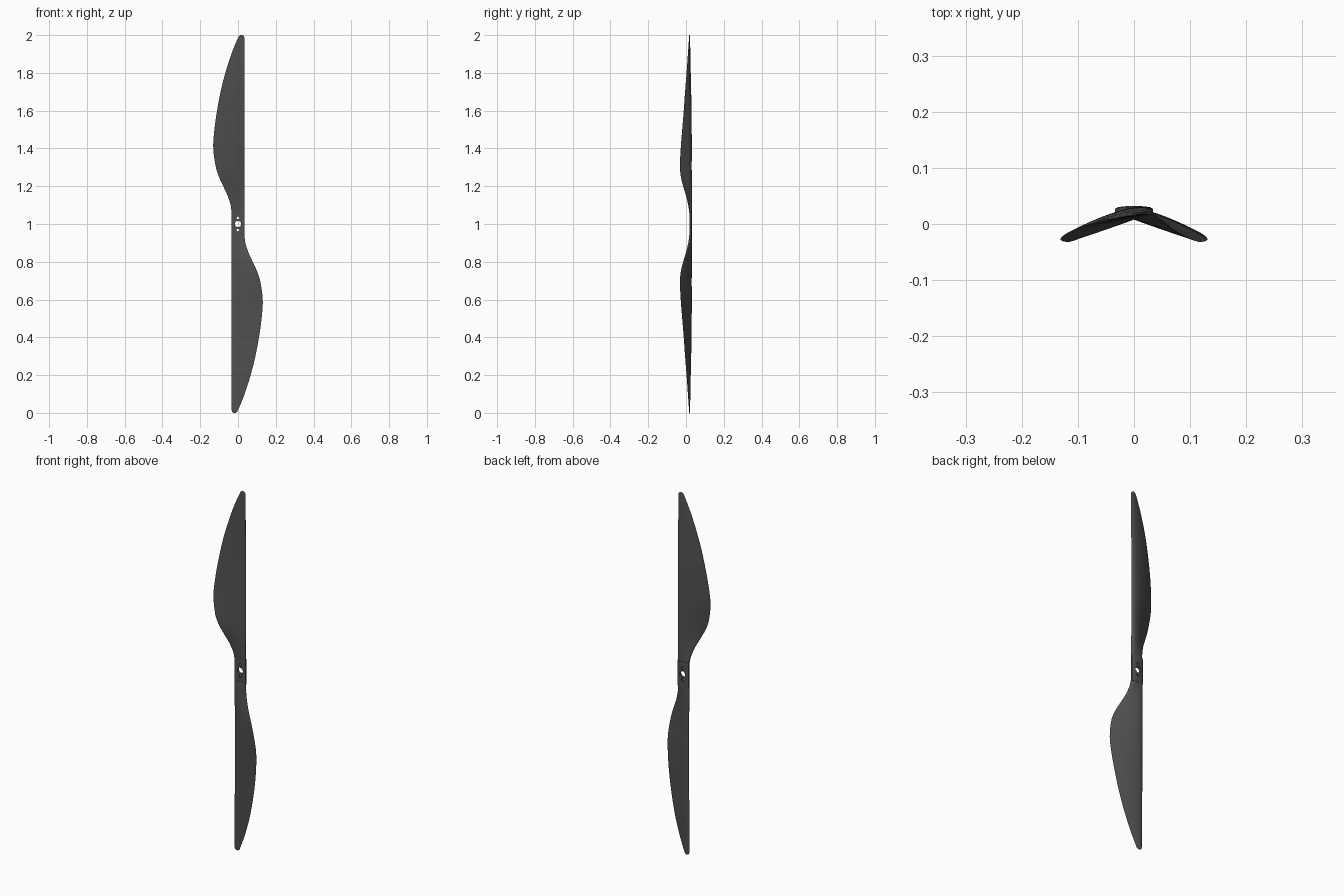
import bpy, bmesh, math
from mathutils import Vector, Matrix

if "Cube" in bpy.data.objects:
    bpy.data.objects.remove(bpy.data.objects["Cube"])

dark = bpy.data.materials.new("dark_carbon")
dark.diffuse_color = (0.08, 0.08, 0.08, 1)
dark.use_nodes = True
dark.node_tree.nodes["Principled BSDF"].inputs["Base Color"].default_value = dark.diffuse_color

# Blade stations: z, leading x, trailing x, leading y, trailing y, thickness
STATIONS = [
    (1.06, 0.034, -0.034, 0.018, 0.018, 0.013),
    (1.10, 0.034, -0.039, 0.018, 0.012, 0.015),
    (1.15, 0.034, -0.055, 0.019, 0.000, 0.017),
    (1.20, 0.034, -0.078, 0.020, -0.015, 0.019),
    (1.25, 0.034, -0.101, 0.021, -0.027, 0.020),
    (1.30, 0.034, -0.117, 0.021, -0.032, 0.020),
    (1.40, 0.034, -0.131, 0.021, -0.028, 0.020),
    (1.50, 0.034, -0.125, 0.021, -0.020, 0.018),
    (1.60, 0.034, -0.111, 0.021, -0.012, 0.016),
    (1.70, 0.034, -0.092, 0.020, -0.005, 0.013),
    (1.80, 0.034, -0.067, 0.019, 0.003, 0.010),
    (1.90, 0.034, -0.035, 0.018, 0.010, 0.007),
    (1.97, 0.034, -0.007, 0.018, 0.015, 0.005),
    (1.988, 0.033, 0.001, 0.018, 0.016, 0.004),
    (1.996, 0.029, 0.006, 0.018, 0.017, 0.003),
    (2.00, 0.023, 0.012, 0.018, 0.018, 0.002),
]
N = 16


def finish(bm, name):
    bmesh.ops.recalc_face_normals(bm, faces=bm.faces)
    me = bpy.data.meshes.new(name)
    bm.to_mesh(me)
    bm.free()
    ob = bpy.data.objects.new(name, me)
    bpy.context.collection.objects.link(ob)
    me.materials.append(dark)
    return ob


def smooth(ob):
    bpy.ops.object.select_all(action='DESELECT')
    ob.select_set(True)
    bpy.context.view_layer.objects.active = ob
    bpy.ops.object.shade_smooth_by_angle(angle=math.radians(40))


def refine(rows, steps=4):
    """Catmull-Rom interpolation between stations, spaced by height."""
    out = []
    for i in range(len(rows) - 1):
        a, b = rows[i], rows[i + 1]
        p, q = rows[max(i - 1, 0)], rows[min(i + 2, len(rows) - 1)]
        h = b[0] - a[0]
        for k in range(steps):
            t = k / steps
            row = [a[0] + h * t]
            for j in range(1, 6):
                ma = (b[j] - p[j]) / (b[0] - p[0]) * h
                mb = (q[j] - a[j]) / (q[0] - a[0]) * h
                row.append((2*t**3 - 3*t**2 + 1) * a[j] + (t**3 - 2*t**2 + t) * ma
                           + (3*t**2 - 2*t**3) * b[j] + (t**3 - t**2) * mb)
            out.append(row)
    return out + [list(rows[-1])]


def section(z, lx, tx, ly, ty, th):
    """Flat-bottomed airfoil, easing to a slab at the root."""
    root = max(0.0, 1 - (z - 1.06) / 0.14)
    pts = []
    for k in range(2 * N):
        upper = k <= N
        a = math.pi * (k if upper else 2 * N - k) / N
        s = (1 - math.cos(a)) / 2
        foil = 2.6 * math.sqrt(s) * (1 - s)
        slab = math.sqrt(max(0, 1 - abs(2 * s - 1) ** 6))
        f = foil + (slab - foil) * root
        h = th * f if upper else -0.06 * th * f
        pts.append(Vector((lx + (tx - lx) * s, ly + (ty - ly) * s + h, z)))
    return pts


def blade(name, turned):
    bm = bmesh.new()
    rings = [[bm.verts.new(p) for p in section(*r)] for r in refine(STATIONS)]
    for r0, r1 in zip(rings, rings[1:]):
        for k in range(2 * N):
            n = (k + 1) % (2 * N)
            bm.faces.new((r0[k], r0[n], r1[n], r1[k]))
    bm.faces.new(rings[0])
    bm.faces.new(rings[-1])
    if turned:  # half turn about the shaft axis
        bmesh.ops.rotate(bm, verts=bm.verts, cent=(0, 0, 1),
                         matrix=Matrix.Rotation(math.pi, 3, 'Y'))
    ob = finish(bm, name)
    smooth(ob)


blade("upper_blade", False)
blade("lower_blade", True)

# Hub plate with a slightly crowned back
bm = bmesh.new()
prof = [(-0.034, 0.018), (0.034, 0.018), (0.034, 0.027), (0.029, 0.030),
        (0.012, 0.032), (-0.012, 0.032), (-0.029, 0.030), (-0.034, 0.027)]
face = bm.faces.new([bm.verts.new((x, y, 0.93)) for x, y in prof])
ext = bmesh.ops.extrude_face_region(bm, geom=[face])
bmesh.ops.translate(bm, vec=(0, 0, 0.14),
                    verts=[v for v in ext['geom'] if isinstance(v, bmesh.types.BMVert)])
hub = finish(bm, "hub")

# Shaft hole and two bolt holes
bm = bmesh.new()
for z, r in ((1.0, 0.017), (1.032, 0.007), (0.968, 0.007)):
    bmesh.ops.create_cone(bm, cap_ends=True, segments=32, radius1=r, radius2=r, depth=0.2,
                          matrix=Matrix.Translation((0, 0, z)) @ Matrix.Rotation(math.pi / 2, 4, 'X'))
cutter = finish(bm, "hole_cutter")
cutter.hide_render = True
cutter.hide_set(True)
mod = hub.modifiers.new("holes", 'BOOLEAN')
mod.operation = 'DIFFERENCE'
mod.solver = 'EXACT'
mod.object = cutter
smooth(hub)
bpy.ops.object.modifier_apply(modifier="holes")
bpy.data.objects.remove(cutter)
